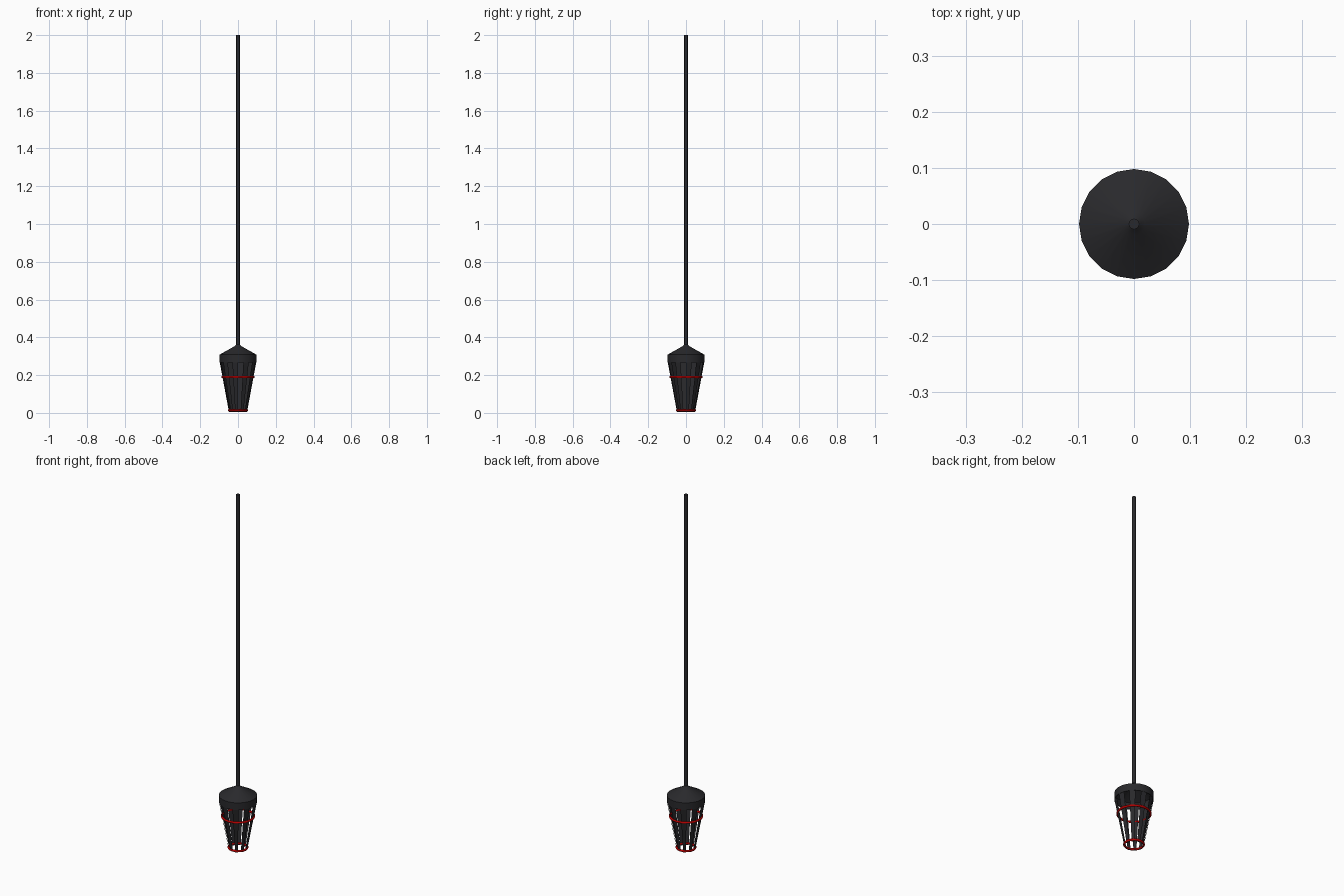
import bpy, bmesh, math

if "Cube" in bpy.data.objects:
    bpy.data.objects.remove(bpy.data.objects["Cube"])

N = 20

def mat(name, c):
    m = bpy.data.materials.new(name)
    m.diffuse_color = (*c, 1)
    m.use_nodes = True
    m.node_tree.nodes["Principled BSDF"].inputs["Base Color"].default_value = m.diffuse_color
    return m

black = mat("black", (0.022, 0.022, 0.025))
red = mat("red", (0.5, 0.0, 0.0))

def finish(name, bm, m):
    bmesh.ops.recalc_face_normals(bm, faces=bm.faces)
    me = bpy.data.meshes.new(name)
    bm.to_mesh(me)
    bm.free()
    ob = bpy.data.objects.new(name, me)
    me.materials.append(m)
    bpy.context.collection.objects.link(ob)
    return ob

def pt(r, z, k):
    a = 2 * math.pi * k / N
    return (r * math.cos(a), r * math.sin(a), z)

def lathe(name, profile, m, keep=lambda k: True):
    # Sweep an open (r, z) profile around z, keeping chosen sectors
    bm = bmesh.new()
    rings = [[bm.verts.new(pt(r, z, k)) for k in range(N)] for r, z in profile]
    for a, b in zip(rings, rings[1:]):
        for k in range(N):
            if keep(k):
                j = (k + 1) % N
                bm.faces.new((a[k], a[j], b[j], b[k]))
    bmesh.ops.delete(bm, geom=[v for v in bm.verts if not v.link_faces], context='VERTS')
    return finish(name, bm, m)

# Cap: shallow cone over a straight collar, open underneath
cap = lathe("shade_cap", [(0.009, 0.362), (0.02, 0.352), (0.098, 0.308),
                          (0.098, 0.268), (0.094, 0.268), (0.094, 0.304), (0.009, 0.35)], black)

# Tapered slats on alternate sides
for k0 in range(0, N, 2):
    slat = lathe("slat", [(0.097, 0.27), (0.048, 0.006), (0.044, 0.006), (0.093, 0.27)],
                 black, lambda k: k == k0)
    bm = bmesh.new()
    bm.from_mesh(slat.data)
    bmesh.ops.holes_fill(bm, edges=[e for e in bm.edges if e.is_boundary])
    bmesh.ops.recalc_face_normals(bm, faces=bm.faces)
    bm.to_mesh(slat.data)
    bm.free()

# Red hoops
for name, r, z in (("middle_hoop", 0.082, 0.19), ("bottom_hoop", 0.048, 0.014)):
    bpy.ops.mesh.primitive_torus_add(major_radius=r, minor_radius=0.006, major_segments=40,
                                     minor_segments=8, location=(0, 0, z))
    ob = bpy.context.object
    ob.name = name
    ob.data.materials.append(red)
    bpy.ops.object.shade_smooth()

# Hanging cord
bpy.ops.mesh.primitive_cylinder_add(vertices=12, radius=0.0095, depth=1.65, location=(0, 0, 1.175))
cord = bpy.context.object
cord.name = "cord"
cord.data.materials.append(black)
bpy.ops.object.shade_smooth_by_angle(angle=math.radians(40))
bpy.context.view_layer.objects.active = cap
for o in bpy.context.selected_objects:
    o.select_set(False)
cap.select_set(True)
bpy.ops.object.shade_smooth_by_angle(angle=math.radians(28))
